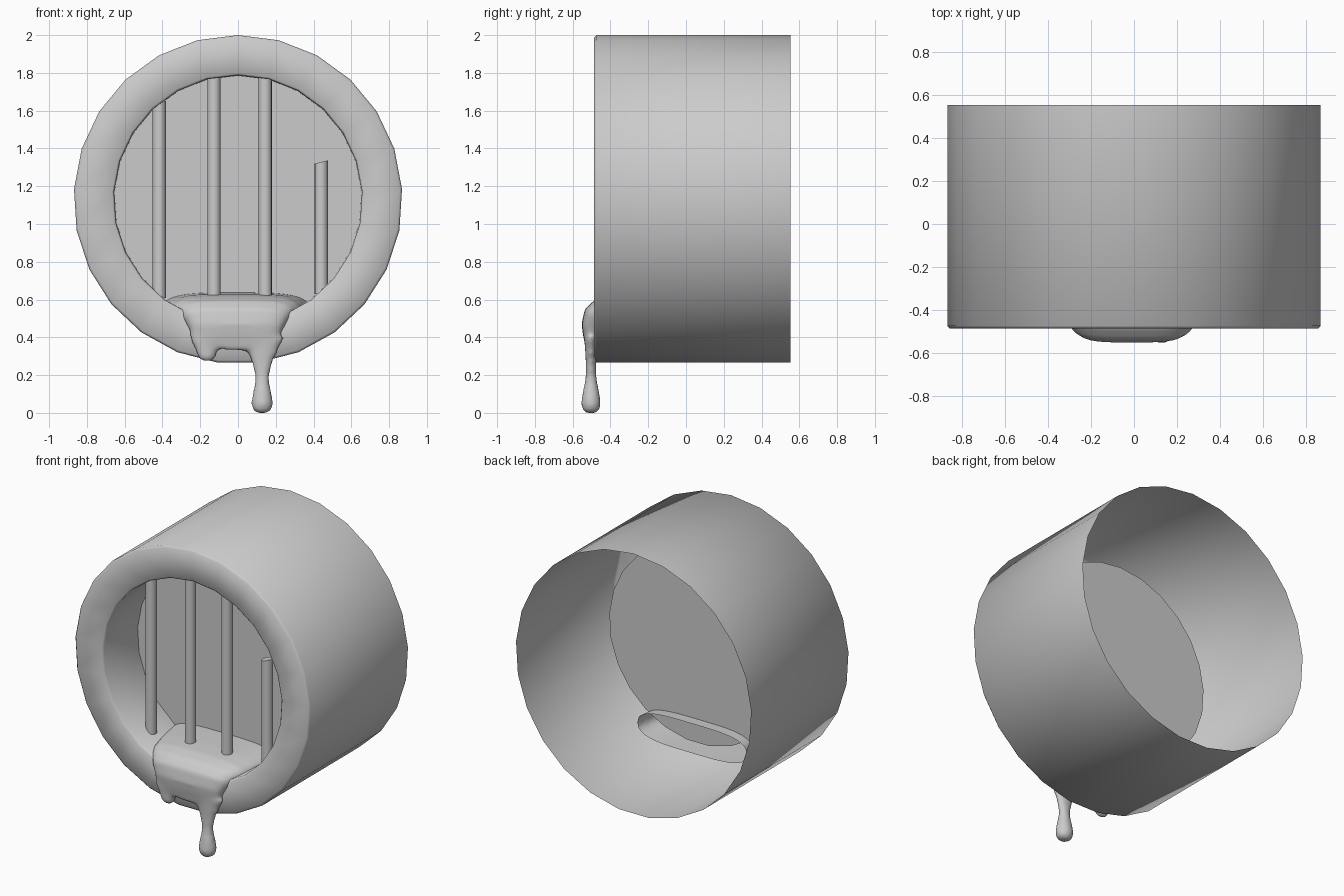
import bpy, bmesh
from math import sin, cos, pi, radians, copysign
from mathutils import Vector

if "Cube" in bpy.data.objects:
    bpy.data.objects.remove(bpy.data.objects["Cube"])

CZ = 1.13       # height of the pipe axis
SIDES = 25


def loft(bm, rings, cap_start=True, cap_end=True):
    loops = [[bm.verts.new(p) for p in ring] for ring in rings]
    n = len(loops[0])
    for a, b in zip(loops, loops[1:]):
        for i in range(n):
            bm.faces.new((a[i], a[(i + 1) % n], b[(i + 1) % n], b[i]))
    if cap_start:
        bm.faces.new(loops[0])
    if cap_end:
        bm.faces.new(loops[-1])


def finish(name, bm, angle=35):
    bmesh.ops.recalc_face_normals(bm, faces=bm.faces[:])
    me = bpy.data.meshes.new(name)
    bm.to_mesh(me)
    bm.free()
    ob = bpy.data.objects.new(name, me)
    bpy.context.collection.objects.link(ob)
    bpy.ops.object.select_all(action='DESELECT')
    ob.select_set(True)
    bpy.context.view_layer.objects.active = ob
    bpy.ops.object.shade_smooth_by_angle(angle=radians(angle))
    return ob


# Pipe: open-backed shell, front lip, recessed inner wall and back plate
bm = bmesh.new()
profile = [(.87, .553), (.87, -.474), (.858, -.486), (.668, -.486),
           (.658, -.476), (.655, -.125)]
loft(bm, [[(r * sin(2 * pi * i / SIDES), y, CZ + r * cos(2 * pi * i / SIDES))
           for i in range(SIDES)] for r, y in profile], cap_start=False)
finish("pipe", bm, 60)


# Bars: three whole, one snapped with a slanted top
def bar(name, x, top=None, slant=0.0, y=-.32, r=.035, n=16):
    reach = (.66 ** 2 - x ** 2) ** .5 + .01
    hi = top if top else CZ + reach
    bm = bmesh.new()
    ring = [(r * cos(2 * pi * i / n), r * sin(2 * pi * i / n)) for i in range(n)]
    loft(bm, [[(x + u, y + v, CZ - reach) for u, v in ring],
              [(x + u, y + v, hi + slant * u) for u, v in ring]])
    finish(name, bm)


for i, x in enumerate((-.417, -.127, .144)):
    bar(f"bar_{i + 1}", x)
bar("broken_bar", .441, top=1.328, slant=.25)

# Sludge: flattened stream swept over the lip (y, z, tilt, half width, half depth)
bm = bmesh.new()
path = [(.0, .54, 0, .41, .1), (-.15, .54, 0, .39, .096), (-.30, .54, 0, .36, .09),
        (-.40, .535, 8, .335, .085), (-.45, .52, 25, .305, .084),
        (-.475, .495, 48, .28, .082), (-.49, .45, 72, .25, .066),
        (-.50, .41, 84, .232, .046), (-.505, .368, 90, .215, .03)]
rings = []
for k, (y, z, tilt, w, d) in enumerate(path):
    t = radians(tilt)
    ring = []
    for i in range(40):
        a = 2 * pi * i / 40
        u = w * copysign(abs(cos(a)) ** .55, cos(a)) - .01
        v = d * copysign(abs(sin(a)) ** .75, sin(a))
        arch = 1.1 * (u + .03) ** 2 if k == len(path) - 1 else 0
        ring.append((u, y - v * sin(t), z + v * cos(t) - arch))
    rings.append(ring)
loft(bm, rings)


# Drips hanging off the stream (radius across, radius in depth, z)
def drip(x, prof, n=20):
    loft(bm, [[(x + r * cos(2 * pi * i / n), -.503 + d * sin(2 * pi * i / n), z)
               for i in range(n)] for r, d, z in prof])


drip(-.165, [(.02, .015, .275), (.042, .025, .287), (.053, .028, .315),
             (.066, .03, .345), (.085, .034, .38), (.09, .036, .43)])
drip(.128, [(.025, .025, -.002), (.05, .046, .015), (.058, .052, .05),
            (.05, .046, .1), (.038, .034, .16), (.038, .028, .2),
            (.056, .028, .27), (.085, .032, .34), (.12, .036, .4)])
sludge = finish("sludge", bm)
m = sludge.modifiers.new("blend", 'REMESH')
m.mode = 'VOXEL'
m.voxel_size = .012
m.use_smooth_shade = True
bpy.ops.object.modifier_apply(modifier="blend")
m = sludge.modifiers.new("soften", 'SMOOTH')
m.factor = .5
m.iterations = 8
bpy.ops.object.modifier_apply(modifier="soften")

# Open the hidden back end of the stream and rest the drip on the floor
bm = bmesh.new()
bm.from_mesh(sludge.data)
bmesh.ops.bisect_plane(bm, geom=bm.verts[:] + bm.edges[:] + bm.faces[:],
                       plane_co=Vector((0, -.05, 0)), plane_no=Vector((0, 1, 0)),
                       clear_outer=True)
low = min(v.co.z for v in bm.verts)
for v in bm.verts:
    if v.co.z < .1:
        v.co.z -= low * (1 - v.co.z / .1)
bm.to_mesh(sludge.data)
bm.free()
